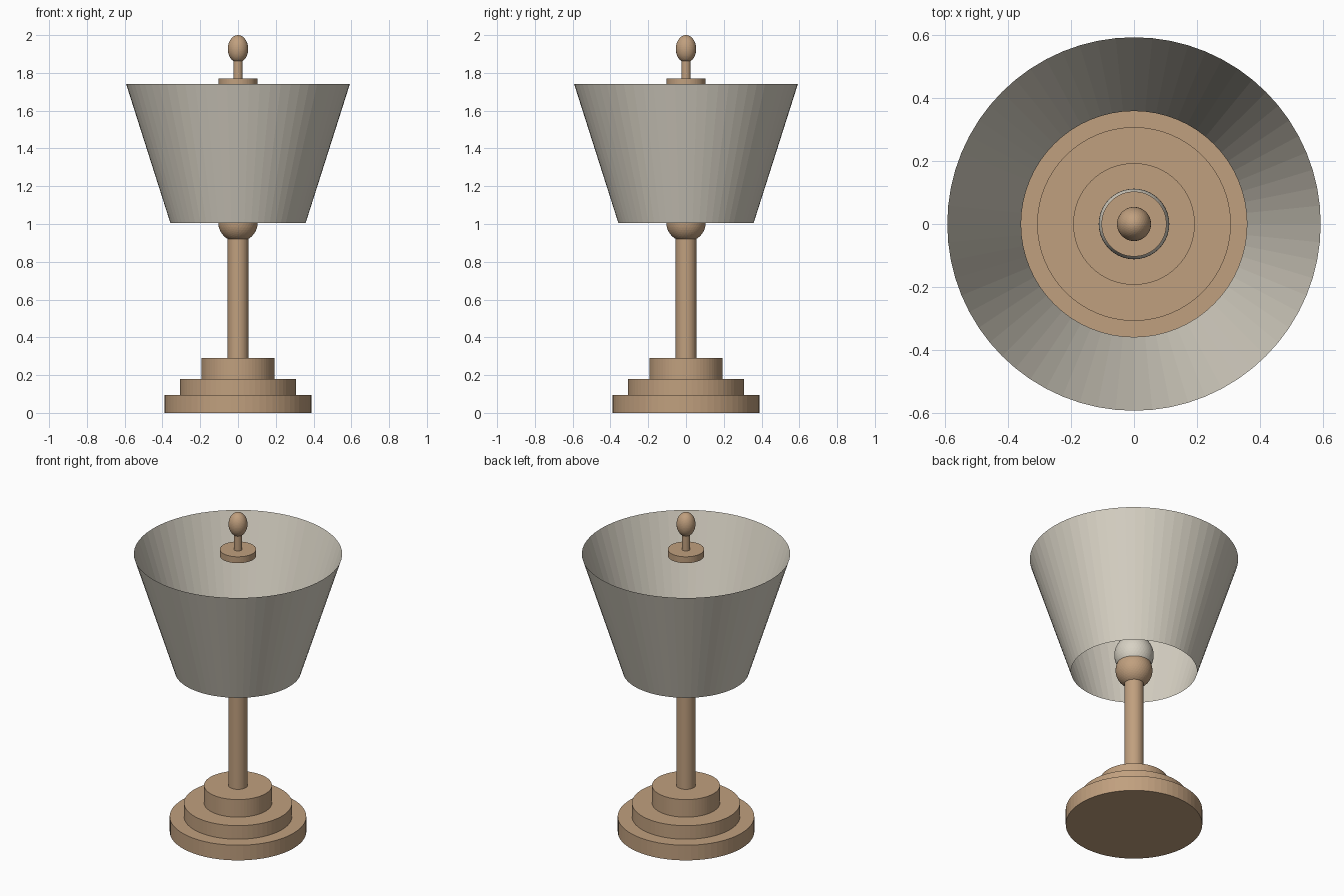
import bpy
import bmesh
from mathutils import Matrix

SEGMENTS = 64

cube = bpy.data.objects.get("Cube")
if cube:
    bpy.data.objects.remove(cube, do_unlink=True)


def make_material(name, colour):
    mat = bpy.data.materials.new(name)
    mat.use_nodes = True
    mat.diffuse_color = (*colour, 1)
    bsdf = next(n for n in mat.node_tree.nodes if n.type == "BSDF_PRINCIPLED")
    bsdf.inputs["Base Color"].default_value = (*colour, 1)
    return mat


wood = make_material("warm tan wood", (0.53, 0.35, 0.21))
fabric = make_material("cream fabric", (0.68, 0.64, 0.55))


def finish(name, bm, mat):
    mesh = bpy.data.meshes.new(name)
    bm.to_mesh(mesh)
    bm.free()
    mesh.materials.append(mat)
    obj = bpy.data.objects.new(name, mesh)
    bpy.context.collection.objects.link(obj)
    return obj


def cylinder(name, mat, radius, bottom, top, top_radius=None, capped=True):
    bm = bmesh.new()
    bmesh.ops.create_cone(
        bm, cap_ends=capped, segments=SEGMENTS, radius1=radius,
        radius2=radius if top_radius is None else top_radius,
        depth=top - bottom,
        matrix=Matrix.Translation((0, 0, (bottom + top) / 2)))
    return finish(name, bm, mat)


def ball(name, mat, radius, half_height, centre):
    bm = bmesh.new()
    bmesh.ops.create_icosphere(bm, subdivisions=4, radius=1)
    bm.transform(Matrix.Translation((0, 0, centre))
                 @ Matrix.Diagonal((radius, radius, half_height, 1)))
    return finish(name, bm, mat)


# Stepped base
cylinder("base_lower_step", wood, 0.388, 0, 0.095)
cylinder("base_middle_step", wood, 0.307, 0.095, 0.18)
cylinder("base_upper_step", wood, 0.193, 0.18, 0.29)

# Stem, socket and bulb
cylinder("stem", wood, 0.055, 0.29, 0.95)
ball("socket", wood, 0.105, 0.105, 1.01)
ball("bulb", fabric, 0.112, 0.118, 1.11)

# Open shade flaring upward, a single thin sheet
cylinder("shade", fabric, 0.358, 1.005, 1.74, top_radius=0.592, capped=False)

# Cap and finial
cylinder("cap_disc", wood, 0.103, 1.73, 1.77)
cylinder("finial_stem", wood, 0.024, 1.77, 1.88)
ball("finial", wood, 0.054, 0.073, 1.927)
